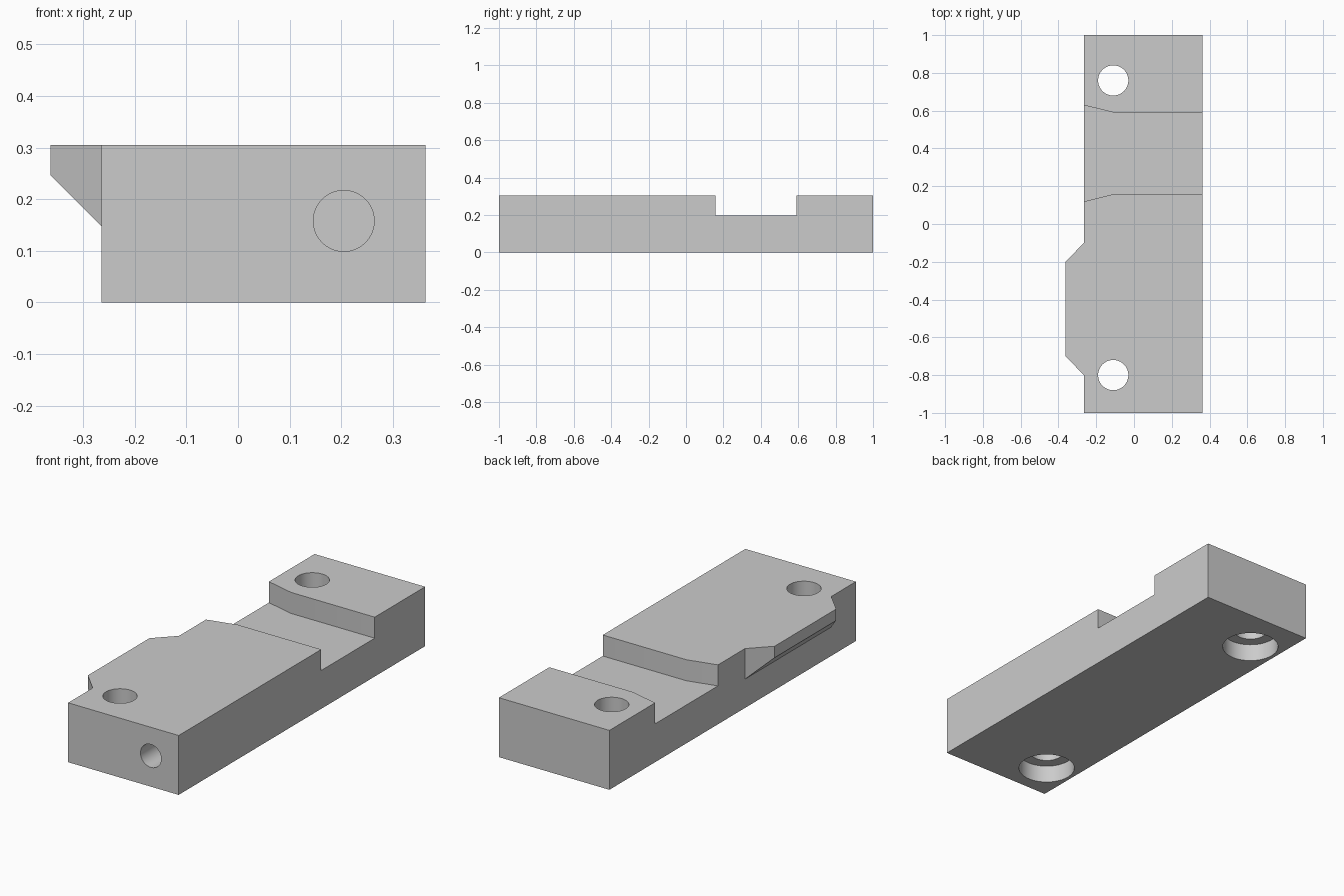
import bpy, bmesh
from mathutils import Vector

if "Cube" in bpy.data.objects:
    bpy.data.objects.remove(bpy.data.objects["Cube"], do_unlink=True)

TOP = 0.305
LEFT, RIGHT, TAB = -0.265, 0.363, -0.363

grey = bpy.data.materials.new("plain grey")
grey.use_nodes = True
colour = (0.6, 0.6, 0.6, 1)
grey.diffuse_color = colour
grey.node_tree.nodes["Principled BSDF"].inputs["Base Color"].default_value = colour


def prism(name, corners, sweep):
    """Solid made by sweeping a flat polygon along a vector."""
    bm = bmesh.new()
    face = bm.faces.new([bm.verts.new(c) for c in corners])
    swept = bmesh.ops.extrude_face_region(bm, geom=[face], use_keep_orig=True)
    moved = [v for v in swept["geom"] if isinstance(v, bmesh.types.BMVert)]
    bmesh.ops.translate(bm, verts=moved, vec=sweep)
    bmesh.ops.recalc_face_normals(bm, faces=bm.faces[:])
    mesh = bpy.data.meshes.new(name)
    bm.to_mesh(mesh)
    bm.free()
    ob = bpy.data.objects.new(name, mesh)
    bpy.context.collection.objects.link(ob)
    mesh.materials.append(grey)
    return ob


def cylinder(name, start, end, radius):
    start, end = Vector(start), Vector(end)
    axis = end - start
    bpy.ops.mesh.primitive_cylinder_add(vertices=64, radius=radius, depth=axis.length,
                                        location=(start + end) / 2,
                                        rotation=axis.to_track_quat("Z", "Y").to_euler())
    ob = bpy.context.object
    ob.name = name
    ob.data.materials.append(grey)
    return ob


def cut(target, cutter):
    """Subtract the cutter, then discard it."""
    cutter.hide_render = True
    mod = target.modifiers.new("cut", "BOOLEAN")
    mod.operation, mod.solver, mod.object = "DIFFERENCE", "EXACT", cutter
    bpy.context.view_layer.objects.active = target
    bpy.ops.object.modifier_apply(modifier=mod.name)
    bpy.data.objects.remove(cutter, do_unlink=True)


# Block with the side tab in its plan outline
plan = [(LEFT, -1), (RIGHT, -1), (RIGHT, 1), (LEFT, 1),
        (LEFT, -0.1), (TAB, -0.2), (TAB, -0.7), (LEFT, -0.8)]
block = prism("mounting_block", [(x, y, 0) for x, y in plan], (0, 0, TOP))

# Sloped underside of the tab
wedge = [(LEFT, -0.1), (LEFT, 0.148), (LEFT - 0.2, 0.348), (LEFT - 0.2, -0.1)]
cut(block, prism("tab_undercut", [(x, -0.9, z) for x, z in wedge], (0, 0.9, 0)))

# Cross slot that flares towards the tab side
slot = [(0.5, 0.157), (0.5, 0.591), (-0.112, 0.591), (-0.418, 0.667),
        (-0.418, 0.081), (-0.112, 0.157)]
cut(block, prism("slot", [(x, y, 0.197) for x, y in slot], (0, 0, 0.3)))

# Vertical screw holes, counterbored from below
for y in (-0.8, 0.76):
    cut(block, cylinder("screw_hole", (-0.11, y, -0.1), (-0.11, y, 0.5), 0.08))
    cut(block, cylinder("counterbore", (-0.11, y, -0.1), (-0.11, y, 0.09), 0.136))

# Blind hole in the front end
cut(block, cylinder("end_hole", (0.205, -1.1, 0.158), (0.205, -0.5, 0.158), 0.059))

# Smooth hole walls, sharp edges elsewhere
bpy.ops.object.select_all(action="DESELECT")
block.select_set(True)
bpy.context.view_layer.objects.active = block
bpy.ops.object.shade_smooth_by_angle(angle=0.5)
